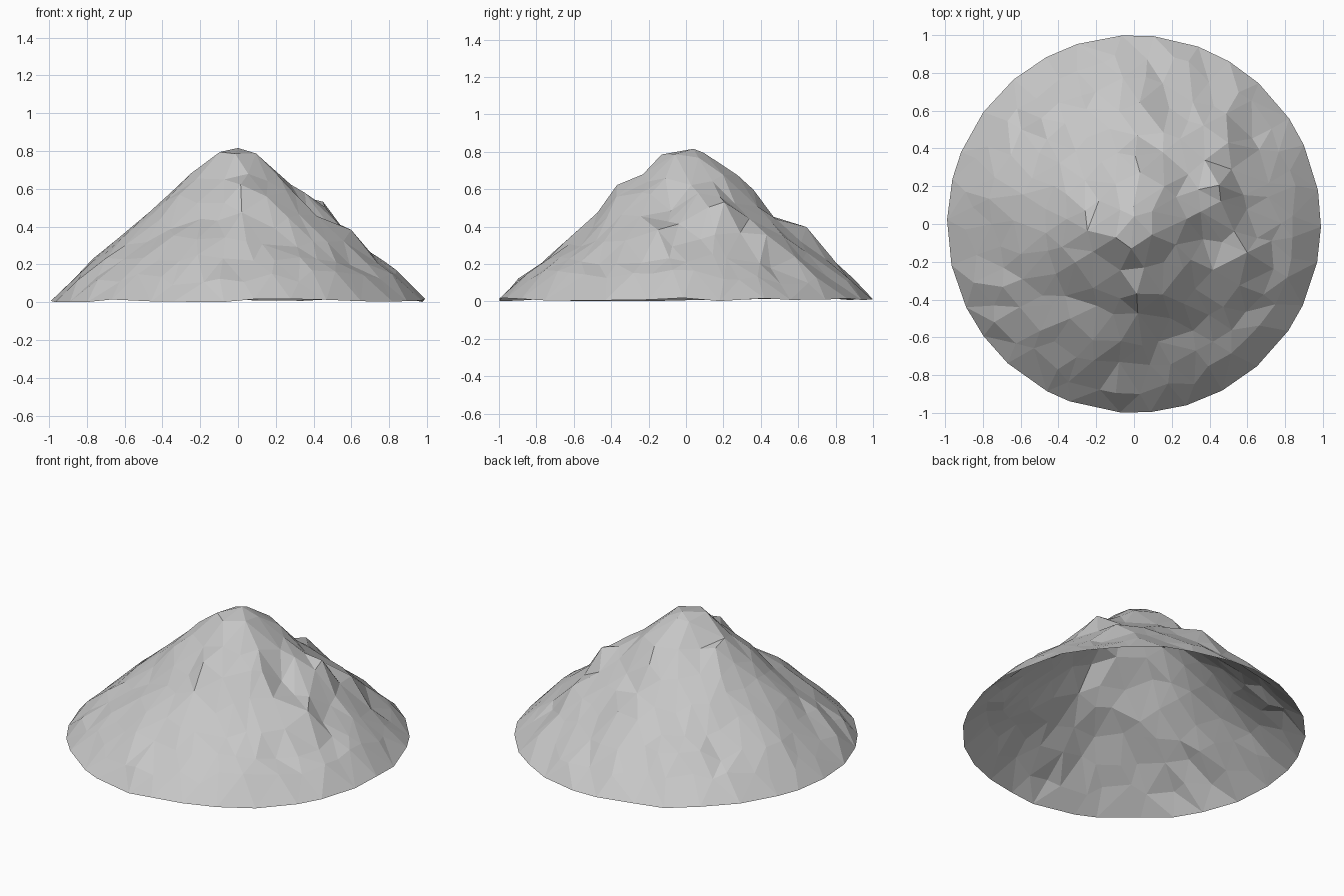
import bpy, bmesh, random
from math import sin, cos, pi, hypot
from mathutils import Vector
from mathutils.geometry import delaunay_2d_cdt

random.seed(7)
if "Cube" in bpy.data.objects:
    bpy.data.objects.remove(bpy.data.objects["Cube"], do_unlink=True)

# Mean slope: height at evenly spaced radii from the summit to the rim
PROFILE = [0.83, 0.795, 0.71, 0.62, 0.53, 0.435, 0.35, 0.275, 0.197, 0.108, 0.01]

# Outcrops (positive) and gullies (negative): x, y, radius, height
FEATURES = [
    (0.08, -0.38, 0.17, 0.055), (0.04, 0.32, 0.16, 0.04),
    (0.46, 0.2, 0.18, 0.06), (0.45, 0.45, 0.17, 0.04),
    (0.64, 0.48, 0.16, -0.04), (0.4, -0.1, 0.14, -0.05),
    (0.6, -0.22, 0.18, 0.05), (0.6, -0.45, 0.16, -0.04),
    (-0.25, 0.02, 0.15, 0.02), (-0.2, 0.2, 0.13, -0.03),
    (-0.22, 0.4, 0.15, -0.03), (-0.58, 0.12, 0.15, 0.03),
    (0.03, -0.8, 0.15, -0.04), (-0.16, -0.62, 0.15, 0.015),
    (0.36, -0.62, 0.13, -0.02), (-0.42, -0.35, 0.18, -0.02),
    (0.0, 0.68, 0.18, 0.07),
]


def height(x, y):
    t = min(hypot(x, y), 0.999) * (len(PROFILE) - 1)
    i = int(t)
    z = PROFILE[i] + (PROFILE[i + 1] - PROFILE[i]) * (t - i)
    for fx, fy, radius, rise in FEATURES:
        k = max(0, 1 - hypot(x - fx, y - fy) / radius)
        z += rise * k * k * (3 - 2 * k) * 1.3
    return z


# Scattered plan points: an even rim, jittered rings and the summit
rim_count = 30
points = []
for i in range(rim_count):
    a = 2 * pi * (i + random.uniform(-0.2, 0.2)) / rim_count
    points.append(Vector((cos(a), sin(a))))
for ring in range(1, 8):
    r = ring / 8
    count = round(2 * pi * r / 0.125)
    for i in range(count):
        a = 2 * pi * (i + ring * 0.5 + random.uniform(-0.3, 0.3)) / count
        rr = r + random.uniform(-0.035, 0.035)
        points.append(Vector((rr * cos(a), rr * sin(a))))
points.append(Vector((0.0, 0.04)))

# Triangulate in plan, then raise the surface with rough facets
flat, _, triangles, *_ = delaunay_2d_cdt(points, [], [], 0, 1e-5)
bm = bmesh.new()
verts = []
for p in flat:
    r = p.length
    if r > 0.99:
        co = (p.x * 0.99, p.y, random.uniform(0, 0.02))
    else:
        rough = 0.018 if r > 0.05 else 0
        z = height(p.x, p.y) + random.uniform(-rough, rough)
        co = (p.x, p.y, max(z, 0.02))
    verts.append(bm.verts.new(co))
for tri in triangles:
    bm.faces.new([verts[i] for i in tri])
bmesh.ops.recalc_face_normals(bm, faces=bm.faces)
if sum(f.normal.z for f in bm.faces) < 0:
    bmesh.ops.reverse_faces(bm, faces=bm.faces)

mesh = bpy.data.meshes.new("rock_mound")
bm.to_mesh(mesh)
bm.free()
mound = bpy.data.objects.new("rock_mound", mesh)
bpy.context.collection.objects.link(mound)

# Plain grey stone
stone = bpy.data.materials.new("grey_stone")
stone.use_nodes = True
color = (0.57, 0.57, 0.57, 1)
stone.diffuse_color = color
stone.node_tree.nodes["Principled BSDF"].inputs["Base Color"].default_value = color
mesh.materials.append(stone)
